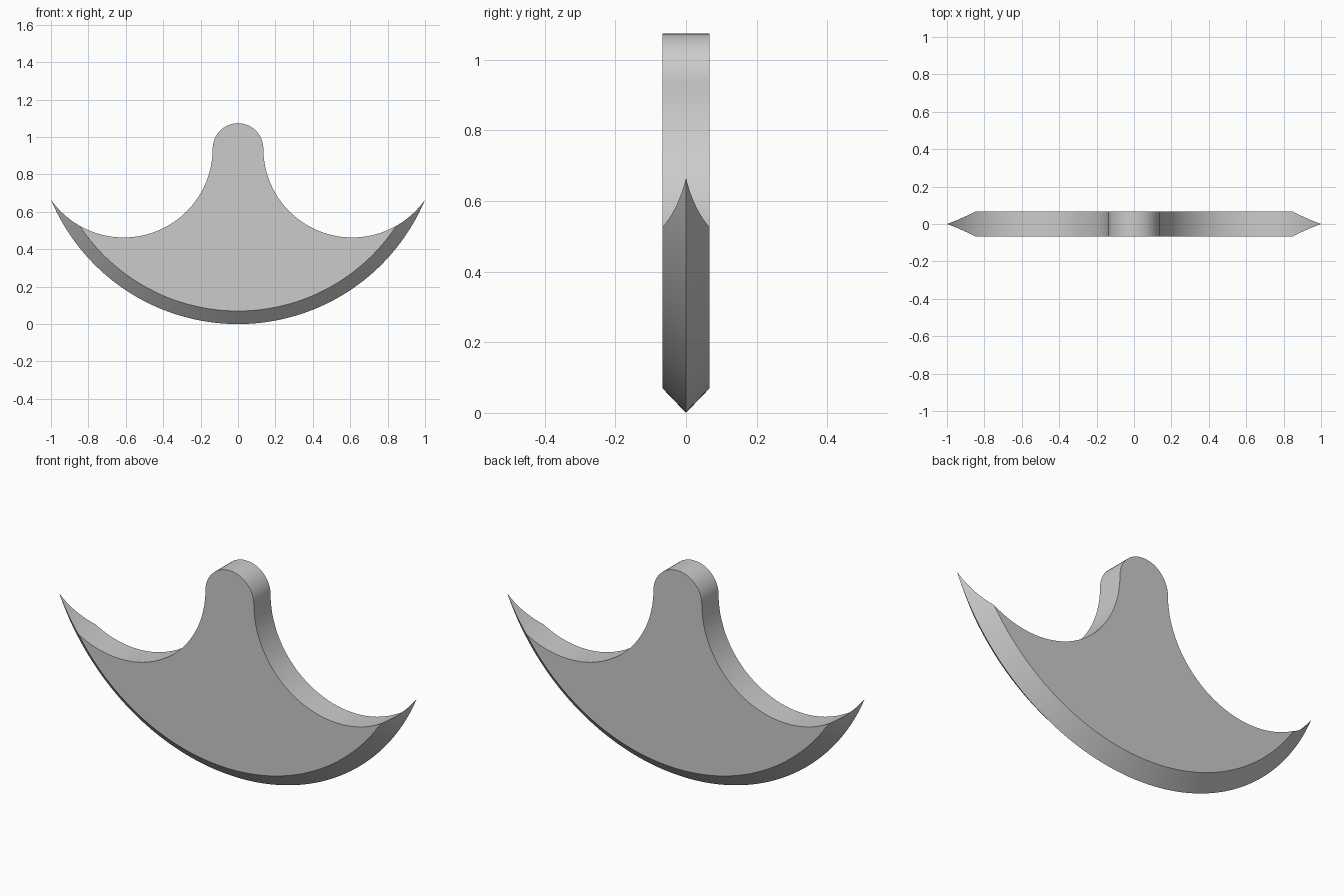
import bpy, bmesh, math

cube = bpy.data.objects.get("Cube")
if cube:
    bpy.data.objects.remove(cube, do_unlink=True)

# Main dimensions
EDGE_R = 1.0844             # cutting edge radius, centred above the origin
BEVEL = 0.07                # bevel width in the blade plane
HALF = 0.067                # half thickness
FLAT_R = EDGE_R - BEVEL
HX, HZ = 0.611, 0.9385      # centre of the hollow beside the stem
HOLLOW_R = math.hypot(1 - HX, 0.665 - HZ)
CAP_R = HX - HOLLOW_R
STEPS = 40

dist = math.hypot(HX, EDGE_R - HZ)
phi = math.atan2(HX, EDGE_R - HZ)


def horn_angle(r):
    """Angle at which the hollow crosses a circle of radius r about the blade centre."""
    return phi - math.acos((r * r + dist * dist - HOLLOW_R ** 2) / (2 * r * dist))


def on_blade(r, a):
    return r * math.sin(a), EDGE_R - r * math.cos(a)


def arc(cx, cz, r, a0, a1, n):
    return [(cx + r * math.cos(a0 + (a1 - a0) * i / n),
             cz + r * math.sin(a0 + (a1 - a0) * i / n)) for i in range(n + 1)]


bm = bmesh.new()


def vert(p, y):
    return bm.verts.new((p[0], y, p[1]))


def strip(a, b):
    for i in range(len(a) - 1):
        bm.faces.new((a[i], a[i + 1], b[i + 1], b[i]))


# Stations along the bevel: body arc, then the tapering horns
kink = horn_angle(FLAT_R)
N_HORN = 16
body = [(FLAT_R, kink * (i / STEPS - 1)) for i in range(2 * STEPS + 1)]
horn = []
for i in range(1, N_HORN):
    r = FLAT_R + BEVEL * i / N_HORN
    horn.append((r, horn_angle(r)))
stations = [(r, -a) for r, a in reversed(horn)] + body + horn

tip_a = horn_angle(EDGE_R)
tips = [vert(on_blade(EDGE_R, s * tip_a), 0) for s in (-1, 1)]
edge = [vert(on_blade(EDGE_R, a), 0) for r, a in stations]

# Upper outline from the right horn over the cap to the left horn
kx, kz = on_blade(FLAT_R, kink)
start = math.atan2(kz - HZ, kx - HX)
hollow = arc(HX, HZ, HOLLOW_R, start, -math.pi, STEPS)
cap = arc(0, HZ, CAP_R, 0, math.pi, 24)
outline = hollow[1:] + cap[1:-1] + [(-x, z) for x, z in reversed(hollow[1:])]

# Both sides: bevel, horn tips and flat cheek
n = len(horn)
sides = []
for s in (-1, 1):
    inner = [vert(on_blade(r, a), s * HALF * (EDGE_R - r) / BEVEL) for r, a in stations]
    top = [vert(p, s * HALF) for p in outline]
    strip(inner, edge)
    bm.faces.new((tips[0], inner[0], edge[0]))
    bm.faces.new((tips[1], inner[-1], edge[-1]))
    flat = inner[n:len(inner) - n]
    bm.faces.new(flat + top)
    sides.append(inner[len(inner) - n - 1:][::-1] + top + inner[:n + 1][::-1])

# Upper wall joining the two sides
strip(*sides)
bm.faces.new((tips[1], sides[0][0], sides[1][0]))
bm.faces.new((tips[0], sides[0][-1], sides[1][-1]))

bmesh.ops.recalc_face_normals(bm, faces=bm.faces)
mesh = bpy.data.meshes.new("curved_blade")
bm.to_mesh(mesh)
bm.free()
blade = bpy.data.objects.new("curved_blade", mesh)
bpy.context.collection.objects.link(blade)

# Material
grey = bpy.data.materials.new("plain_grey")
grey.use_nodes = True
colour = (0.6, 0.6, 0.6, 1)
grey.diffuse_color = colour
grey.node_tree.nodes["Principled BSDF"].inputs["Base Color"].default_value = colour
mesh.materials.append(grey)

# Smooth curves with sharp borders
bpy.ops.object.select_all(action="DESELECT")
blade.select_set(True)
bpy.context.view_layer.objects.active = blade
bpy.ops.object.shade_smooth_by_angle(angle=math.radians(30))
